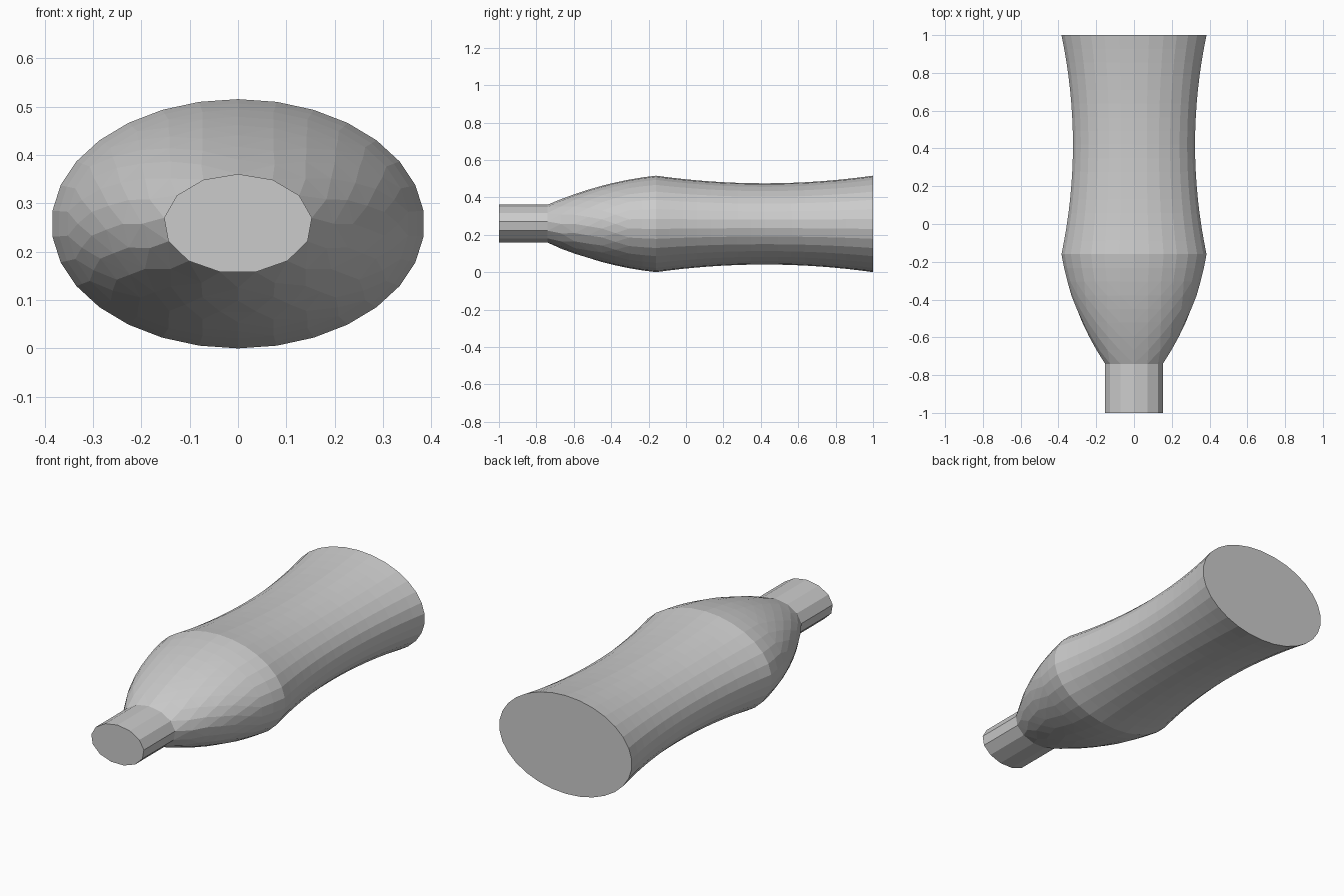
import bpy, bmesh
from math import sin, cos, pi

if "Cube" in bpy.data.objects:
    bpy.data.objects.remove(bpy.data.objects["Cube"])

CENTRE_Z, FLATNESS = 0.258, 0.668   # oval section: height / width ratio


def add_ring(bm, y, r, n):
    """Oval ring of n vertices, starting at the top."""
    return [bm.verts.new((r * sin(2 * pi * i / n), y,
                          CENTRE_Z + FLATNESS * r * cos(2 * pi * i / n)))
            for i in range(n)]


def stitch(bm, a, b):
    """Join two rings, even when their vertex counts differ."""
    na, nb = len(a), len(b)
    if na == nb:
        for i in range(na):
            j = (i + 1) % na
            bm.faces.new((a[i], a[j], b[j], b[i]))
        return
    i = j = 0
    while i < na or j < nb:
        if j >= nb or (i < na and (i + 0.5) / na < (j + 0.5) / nb):
            bm.faces.new((a[i], a[(i + 1) % na], b[j % nb]))
            i += 1
        else:
            bm.faces.new((a[i % na], b[(j + 1) % nb], b[j]))
            j += 1


# Neck: 13-sided straight tube
profile = [(-1.0, 0.154, 13), (-0.74, 0.154, 13)]

# Shoulder: swelling curve, gaining sides as it widens
for k, n in enumerate((16, 20, 23, 26, 28, 30, 30, 30), 1):
    s = 1 - k / 8
    profile.append((-0.16 - 0.58 * s, 0.386 - 0.232 * (0.4 * s + 0.6 * s * s), n))

# Waisted body
for k in range(1, 17):
    t = k / 8 - 1
    profile.append((0.42 + 0.58 * t, 0.325 + 0.061 * t * t, 30))

bm = bmesh.new()
rings = [add_ring(bm, *p) for p in profile]
for a, b in zip(rings, rings[1:]):
    stitch(bm, a, b)

# Flat end caps
bm.faces.new(rings[0])
bm.faces.new(rings[-1])
bmesh.ops.recalc_face_normals(bm, faces=bm.faces[:])

mesh = bpy.data.meshes.new("bottle")
bm.to_mesh(mesh)
bm.free()
bpy.context.collection.objects.link(bpy.data.objects.new("bottle", mesh))
